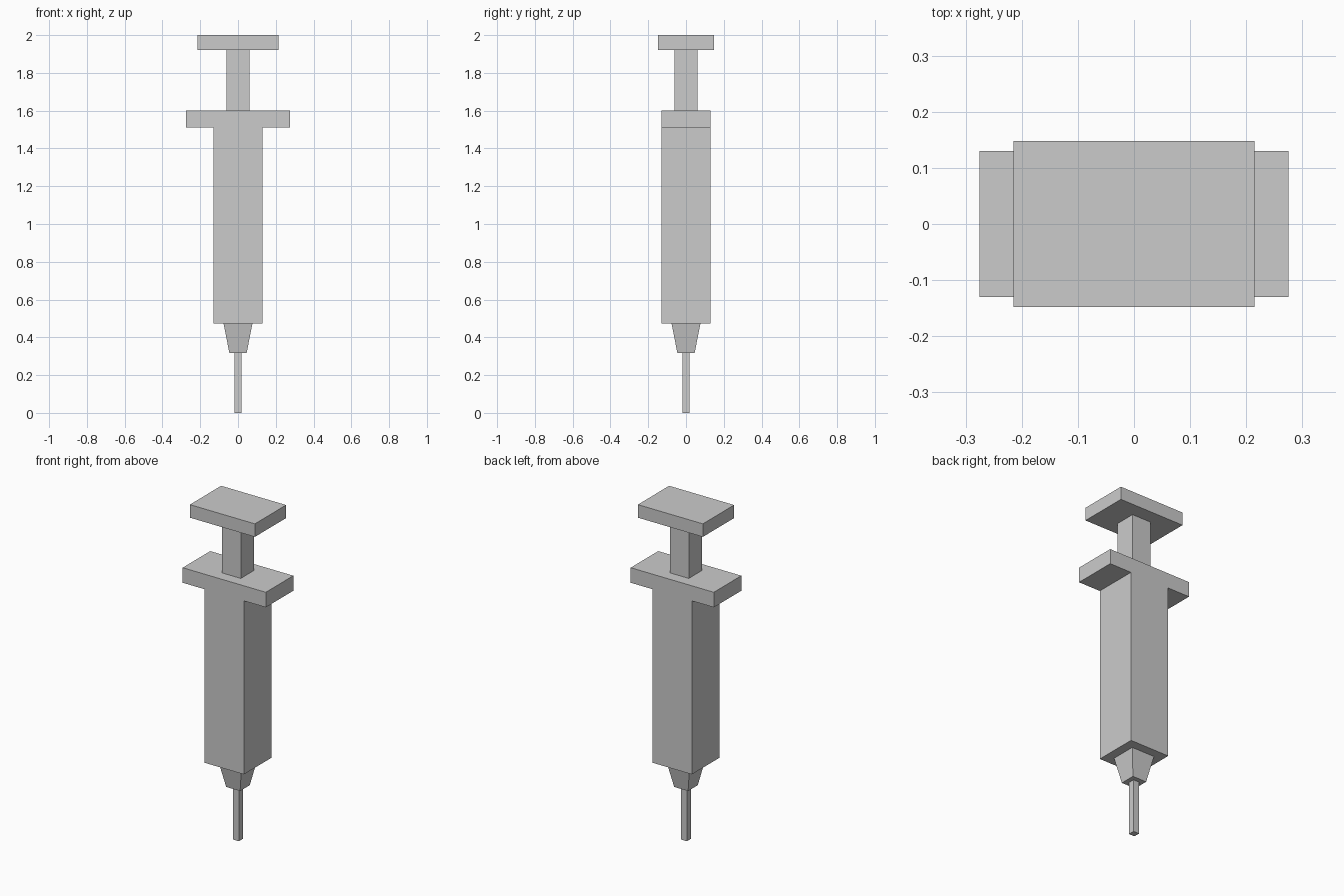
import bpy, bmesh

if "Cube" in bpy.data.objects:
    bpy.data.objects.remove(bpy.data.objects["Cube"])


def make_object(name, bm):
    bmesh.ops.recalc_face_normals(bm, faces=bm.faces)
    mesh = bpy.data.meshes.new(name)
    bm.to_mesh(mesh)
    bm.free()
    obj = bpy.data.objects.new(name, mesh)
    bpy.context.collection.objects.link(obj)
    return obj


def block(name, z0, z1, bottom, top=None):
    """Four-sided block from half-sizes (x, y) at the bottom and top."""
    bm = bmesh.new()
    bmesh.ops.create_cube(bm, size=2)
    for v in bm.verts:
        hx, hy = bottom if v.co.z < 0 else (top or bottom)
        v.co = (v.co.x * hx, v.co.y * hy, z0 if v.co.z < 0 else z1)
    return make_object(name, bm)


def extruded_profile(name, half, depth):
    """Mirror a half outline (x, z) and extrude it along y."""
    outline = half + [(-x, z) for x, z in reversed(half)]
    bm = bmesh.new()
    face = bm.faces.new([bm.verts.new((x, -depth, z)) for x, z in outline])
    ext = bmesh.ops.extrude_face_region(bm, geom=[face], use_keep_orig=True)
    verts = [g for g in ext["geom"] if isinstance(g, bmesh.types.BMVert)]
    bmesh.ops.translate(bm, verts=verts, vec=(0, 2 * depth, 0))
    return make_object(name, bm)


# Needle and tapered nozzle
block("needle", 0, 0.318, (0.019, 0.019))
block("nozzle", 0.318, 0.472, (0.046, 0.046), (0.076, 0.076))

# Barrel with its finger flange, one T-shaped solid
extruded_profile("barrel", [(0.13, 0.472), (0.13, 1.51), (0.275, 1.51), (0.275, 1.6)], 0.13)

# Plunger rod and thumb rest
block("plunger_rod", 1.6, 1.922, (0.062, 0.062))
block("thumb_rest", 1.922, 2.0, (0.215, 0.1475))
